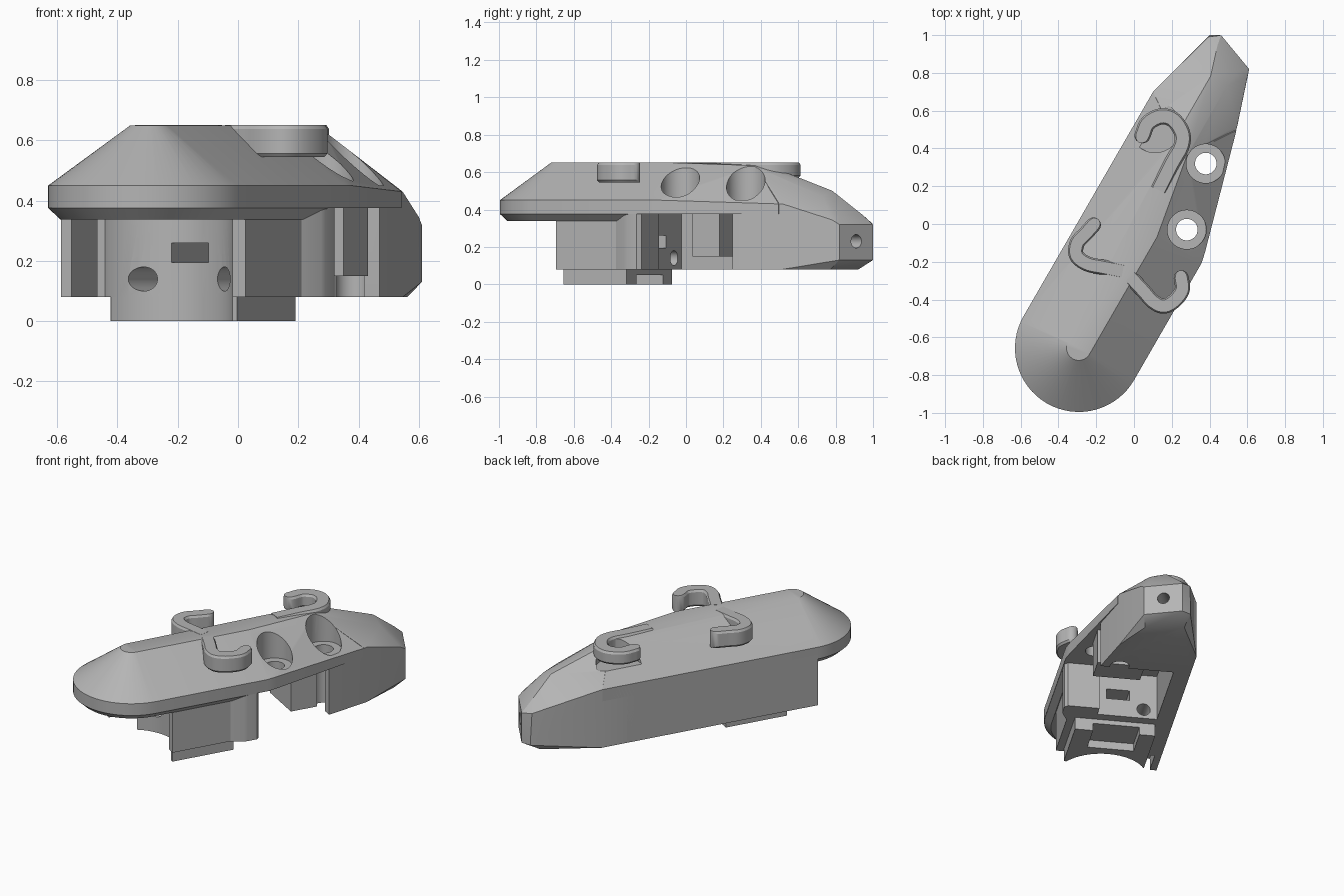
import bpy, bmesh, math
from mathutils import Matrix, Vector

if "Cube" in bpy.data.objects:
    bpy.data.objects.remove(bpy.data.objects["Cube"])

TURN = Matrix.Rotation(math.radians(-30), 4, 'Z')   # long axis leans 30 degrees
CX, CB, R = 0.0755, -0.715, 0.338                   # nose centre and radius

grey = bpy.data.materials.new("plain grey")
grey.use_nodes = True
grey.diffuse_color = (0.46, 0.46, 0.46, 1)
grey.node_tree.nodes["Principled BSDF"].inputs["Base Color"].default_value = (0.46, 0.46, 0.46, 1)


def finish(name, bm, turn=True):
    if turn:
        bm.transform(TURN)
    bmesh.ops.recalc_face_normals(bm, faces=bm.faces)
    me = bpy.data.meshes.new(name)
    bm.to_mesh(me)
    bm.free()
    me.materials.append(grey)
    ob = bpy.data.objects.new(name, me)
    bpy.context.scene.collection.objects.link(ob)
    return ob


def hull(name, pts):
    bm = bmesh.new()
    for p in pts:
        bm.verts.new(p)
    out = bmesh.ops.convex_hull(bm, input=bm.verts)
    junk = {v for v in out["geom_interior"] + out["geom_unused"] if isinstance(v, bmesh.types.BMVert)}
    bmesh.ops.delete(bm, geom=list(junk), context='VERTS')
    bmesh.ops.dissolve_limit(bm, angle_limit=0.01, verts=bm.verts, edges=bm.edges)
    return finish(name, bm)


def box(name, x0, x1, y0, y1, z0, z1):
    return hull(name, [(x, y, z) for x in (x0, x1) for y in (y0, y1) for z in (z0, z1)])


def rod(name, centre, axis, r, length):
    """Cylinder centred on a point along an axis."""
    bm = bmesh.new()
    rot = Vector((0, 0, 1)).rotation_difference(Vector(axis)).to_matrix().to_4x4()
    bmesh.ops.create_cone(bm, cap_ends=True, segments=48, radius1=r, radius2=r, depth=length,
                          matrix=Matrix.Translation(centre) @ rot)
    return finish(name, bm)


def nose(r, z):
    """Half circle of points around the front end."""
    return [(CX + r * math.cos(t), CB + r * math.sin(t), z)
            for t in (math.pi * (1 + i / 32) for i in range(33))]


def cut(parts, cutters):
    for ob in parts:
        for c in cutters:
            m = ob.modifiers.new("cut", 'BOOLEAN')
            m.operation, m.solver, m.object = 'DIFFERENCE', 'EXACT', c
        bpy.context.view_layer.update()
        dg = bpy.context.evaluated_depsgraph_get()
        me = bpy.data.meshes.new_from_object(ob.evaluated_get(dg))
        ob.modifiers.clear()
        ob.data = me
    for c in cutters:
        bpy.data.objects.remove(c)


# Roofed upper shell
L, RT = CX - R, CX + R
edge = [(L, 0.656), (RT, 0.0), (0.40, 0.06), (0.222, 0.70)]
shell = hull("upper_shell",
             nose(R, 0.375) + nose(R, 0.45) + nose(0.065, 0.65)
             + [(x, y, 0.375) for x, y in edge]
             + [(L, 0.656, 0.45), (RT, 0.0, 0.45), (0.40, 0.06, 0.45), (0.222, 0.70, 0.43)]
             + [(0.02, 0.2, 0.65), (0.14, 0.0, 0.65), (-0.04, 0.5, 0.635), (0.06, 0.46, 0.635)])

# Chamfered lip below the nose
lip = hull("nose_lip", nose(R, 0.376) + nose(R - 0.04, 0.338)
           + [(L, -0.12, 0.376), (RT, -0.12, 0.376), (L + 0.04, -0.12, 0.338), (RT - 0.04, -0.12, 0.338)])

# Tapered tail block
tail = hull("tail_block", [
    (L, 0.45, 0.08), (L, 0.45, 0.45), (0.282, 0.45, 0.08), (0.282, 0.45, 0.40),
    (L, 0.66, 0.08), (L, 0.66, 0.45), (0.215, 0.72, 0.08), (0.215, 0.72, 0.43),
    (-0.04, 0.5, 0.63), (0.06, 0.47, 0.63), (-0.04, 0.88, 0.50), (0.06, 0.88, 0.47),
    (-0.13, 0.99, 0.08), (0.10, 0.95, 0.08),
    (-0.154, 1.066, 0.13), (-0.10, 1.096, 0.13), (0.118, 1.015, 0.13), (0.13, 0.975, 0.13),
    (-0.154, 1.055, 0.33), (-0.10, 1.096, 0.32), (0.118, 1.015, 0.32), (0.13, 0.975, 0.345),
    (-0.09, 1.04, 0.37), (0.08, 0.99, 0.37)])

# Long side wall with its thin front end
wall = box("side_wall", L, -0.16, -0.55, 0.5, 0.08, 0.449)
box("side_wall_front", L, L + 0.04, -0.72, -0.54, 0.08, 0.40)

# Front socket, its foot and corner pillar
socket = box("front_socket", -0.20, 0.37, -0.59, -0.12, 0.08, 0.376)
foot = box("socket_foot", -0.16, 0.325, -0.57, -0.18, 0.0, 0.081)
hull("corner_pillar", [(x, y, z) for z in (0.08, 0.38)
                       for x, y in ((0.2, -0.22), (0.37, -0.22), (0.385, -0.17), (0.405, -0.15),
                                    (0.41, -0.13), (0.41, -0.07), (0.39, -0.05), (0.2, -0.05))])

# Middle block under the shell
block = box("middle_block", 0.0, 0.285, 0.205, 0.37, 0.15, 0.377)

# Socket bore, slot, two cross holes and foot channel
bore = rod("bore_cutter", (CX, CB, 0.1), (0, 0, 1), 0.275, 0.475)
slot = box("slot_cutter", CX - 0.07, CX + 0.07, -0.6, 0.0, 0.195, 0.26)
channel = box("channel_cutter", CX - 0.14, CX + 0.14, -0.38, 0.0, -0.1, 0.05)
crosses = [rod("cross_cutter", (CX + s * 0.155, -0.4, 0.14), (0, 1, 0), 0.04, 0.7) for s in (-1, 1)]
cut([foot], [channel])
cut([wall, socket, foot], [bore, slot] + crosses)

# Countersunk screw holes, hook pocket and tail hole
bolts = []
for x, y in ((0.169, 0.467), (0.257, 0.114)):
    bolts += [rod("bolt_cutter", (x, y, 0.3), (0, 0, 1), 0.057, 1.0),
              rod("head_cutter", (x, y, 0.75), (0, 0, 1), 0.103, 0.6)]
pocket = rod("pocket_cutter", (-0.16, 0.50, 0.80), (0, 0, 1), 0.135, 0.56)
end_hole = rod("end_cutter", (0.008, 1.056, 0.23), (0.348, 0.937, 0), 0.036, 0.3)
cut([shell, tail, block], bolts + [pocket, end_hole])


def smooth_path(pts, n=6):
    """Rounded path through a few points."""
    p = [Vector(q) for q in pts]
    p = [2 * p[0] - p[1]] + p + [2 * p[-1] - p[-2]]
    out = []
    for a, b, c, d in zip(p, p[1:], p[2:], p[3:]):
        for i in range(n):
            t = i / n
            out.append(0.5 * (2 * b + (c - a) * t + (2 * a - 5 * b + 4 * c - d) * t * t
                              + (3 * b - a - 3 * c + d) * t ** 3))
    return out + [p[-2]]


def hook(name, pts, z0, half=0.04):
    """Flat-topped hook with softened lower and upper edges and a round tip."""
    path = smooth_path(pts)
    tip = (path[-1] - path[-2]).normalized()
    sect = [(path[i], half, (path[min(i + 1, len(path) - 1)] - path[max(i - 1, 0)]).normalized())
            for i in range(len(path))]
    for k in (1, 2, 3, 4):
        t = k * math.pi / 8.6
        sect.append((path[-1] + tip * half * math.sin(t), half * math.cos(t), tip))
    bm, rings, e = bmesh.new(), [], 0.012
    for c, w, d in sect:
        side = Vector((-d.y, d.x))
        prof = [(-w * 0.75, z0), (w * 0.75, z0), (w, z0 + e), (w, 0.65 - e),
                (w * 0.8, 0.651), (-w * 0.8, 0.651), (-w, 0.65 - e), (-w, z0 + e)]
        rings.append([bm.verts.new((*(c + side * u), z)) for u, z in prof])
    for a, b in zip(rings, rings[1:]):
        for i in range(8):
            j = (i + 1) % 8
            bm.faces.new((a[i], a[j], b[j], b[i]))
    bm.faces.new(rings[0])
    bm.faces.new(rings[-1])
    return finish(name, bm, turn=False)


# Three cable hooks along the ridge
hook("left_hook", [(-0.06, -0.25), (-0.16, -0.23), (-0.25, -0.21), (-0.305, -0.165),
                   (-0.30, -0.10), (-0.255, -0.05), (-0.215, -0.005)], 0.545)
hook("right_hook", [(-0.02, -0.28), (0.05, -0.355), (0.10, -0.41), (0.155, -0.435),
                    (0.21, -0.41), (0.255, -0.35), (0.25, -0.285)], 0.545)
hook("back_hook", [(0.13, 0.18), (0.20, 0.32), (0.25, 0.41), (0.255, 0.48), (0.21, 0.55),
                   (0.145, 0.57), (0.075, 0.535), (0.045, 0.47)], 0.57, 0.043)

# Keep sharp edges, smooth the round parts
for ob in bpy.context.scene.objects:
    if ob.type == 'MESH':
        ob.select_set(True)
        bpy.context.view_layer.objects.active = ob
bpy.ops.object.shade_smooth_by_angle(angle=math.radians(25))
